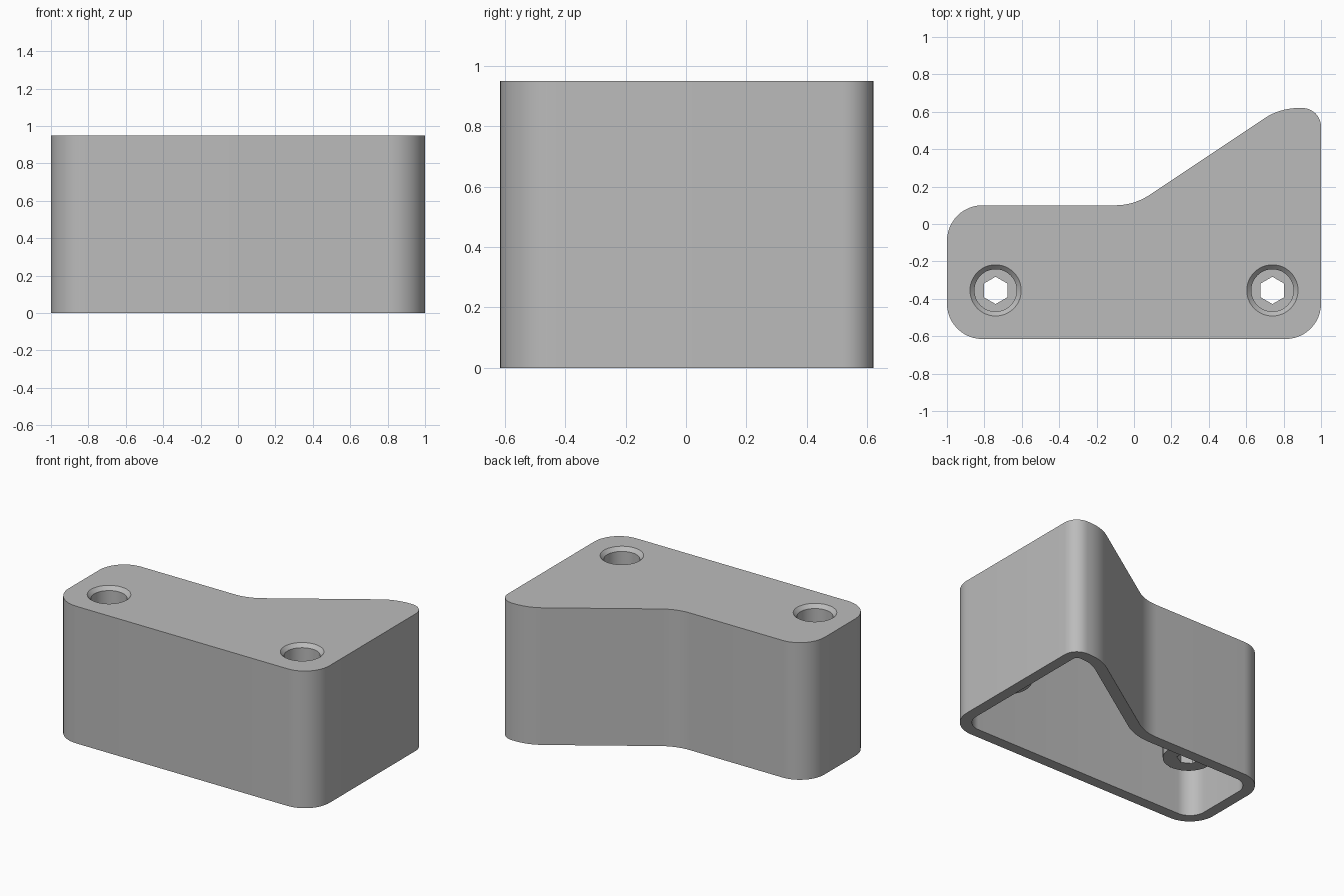
import bpy, bmesh, math
from mathutils import Vector

old = bpy.data.objects.get("Cube")
if old:
    bpy.data.objects.remove(old, do_unlink=True)

HEIGHT = 0.95
WALL = 0.075
BOSS_BOTTOM = 0.29
BOSS_FLOOR = BOSS_BOTTOM + WALL
CEILING = HEIGHT - WALL
STEPS = 12

# Plan outline, counter-clockwise: x, y, fillet radius
CORNERS = [(-1, -0.615, 0.19), (1, -0.615, 0.19), (1, 0.62, 0.10),
           (0.78, 0.62, 0.33), (0, 0.10, 0.33), (-1, 0.10, 0.19)]


def outline(inset):
    """Rounded plan outline, moved inward by inset."""
    pts = []
    n = len(CORNERS)
    for i, (x, y, r) in enumerate(CORNERS):
        p = Vector((x, y))
        a = (p - Vector(CORNERS[i - 1][:2])).normalized()
        b = (Vector(CORNERS[(i + 1) % n][:2]) - p).normalized()
        na, nb = Vector((-a.y, a.x)), Vector((-b.y, b.x))
        turn = math.atan2(a.x * b.y - a.y * b.x, a.dot(b))
        side = 1 if turn > 0 else -1
        # The arc centre is shared by the inner and outer outlines
        centre = p + (na + nb) / (1 + na.dot(nb)) * r * side
        radius = r - inset * side
        start = math.atan2(-na.y * side, -na.x * side)
        for k in range(STEPS + 1):
            t = start + turn * k / STEPS
            pts.append(centre + radius * Vector((math.cos(t), math.sin(t))))
    return pts


def circle(c, r, n=48):
    return [Vector((c[0] + r * math.cos(math.pi / 2 + math.tau * k / n),
                    c[1] + r * math.sin(math.pi / 2 + math.tau * k / n)))
            for k in range(n)]


bm = bmesh.new()


def ring(pts, z):
    """Closed loop of vertices and edges at height z."""
    vs = [bm.verts.new((p.x, p.y, z)) for p in pts]
    for i, v in enumerate(vs):
        bm.edges.new((vs[i - 1], v))
    return vs


def bridge(a, b):
    for i in range(len(a)):
        bm.faces.new((a[i - 1], a[i], b[i], b[i - 1]))


def cap(*rings):
    """Flat face bounded by the first ring, with the others as holes."""
    edges = [bm.edges.get((r[i - 1], r[i])) for r in rings for i in range(len(r))]
    bmesh.ops.triangle_fill(bm, use_beauty=True, use_dissolve=False,
                            edges=edges, normal=(0, 0, 1))


# Outer and inner walls joined by the bottom rim
outer_top, outer_low = ring(outline(0), HEIGHT), ring(outline(0), 0)
inner_top, inner_low = ring(outline(WALL), CEILING), ring(outline(WALL), 0)
bridge(outer_low, outer_top)
bridge(inner_top, inner_low)
bridge(outer_low, inner_low)

# Screw bosses with chamfered counterbores and hexagonal through holes
mouths, roots = [], []
for c in [(-0.74, -0.355), (0.74, -0.355)]:
    mouth = ring(circle(c, 0.137), HEIGHT)
    neck = ring(circle(c, 0.113), HEIGHT - 0.025)
    floor = ring(circle(c, 0.113), BOSS_FLOOR)
    hex_top = ring(circle(c, 0.073, 6), BOSS_FLOOR)
    hex_low = ring(circle(c, 0.073, 6), BOSS_BOTTOM)
    boss_low = ring(circle(c, 0.16), BOSS_BOTTOM)
    root = ring(circle(c, 0.16), CEILING)
    bridge(mouth, neck)
    bridge(neck, floor)
    cap(floor, hex_top)
    bridge(hex_top, hex_low)
    cap(boss_low, hex_low)
    bridge(boss_low, root)
    mouths.append(mouth)
    roots.append(root)

# Top plate, outside and underside
cap(outer_top, *mouths)
cap(inner_top, *roots)
bmesh.ops.recalc_face_normals(bm, faces=bm.faces)

mesh = bpy.data.meshes.new("bracket_housing")
bm.to_mesh(mesh)
bm.free()
housing = bpy.data.objects.new("bracket_housing", mesh)
bpy.context.collection.objects.link(housing)

# Plain grey plastic
grey = bpy.data.materials.new("plain_grey")
grey.use_nodes = True
colour = (0.5, 0.5, 0.5, 1)
grey.diffuse_color = colour
grey.node_tree.nodes["Principled BSDF"].inputs["Base Color"].default_value = colour
mesh.materials.append(grey)

bpy.ops.object.select_all(action='DESELECT')
housing.select_set(True)
bpy.context.view_layer.objects.active = housing
bpy.ops.object.shade_smooth_by_angle(angle=math.radians(30))
